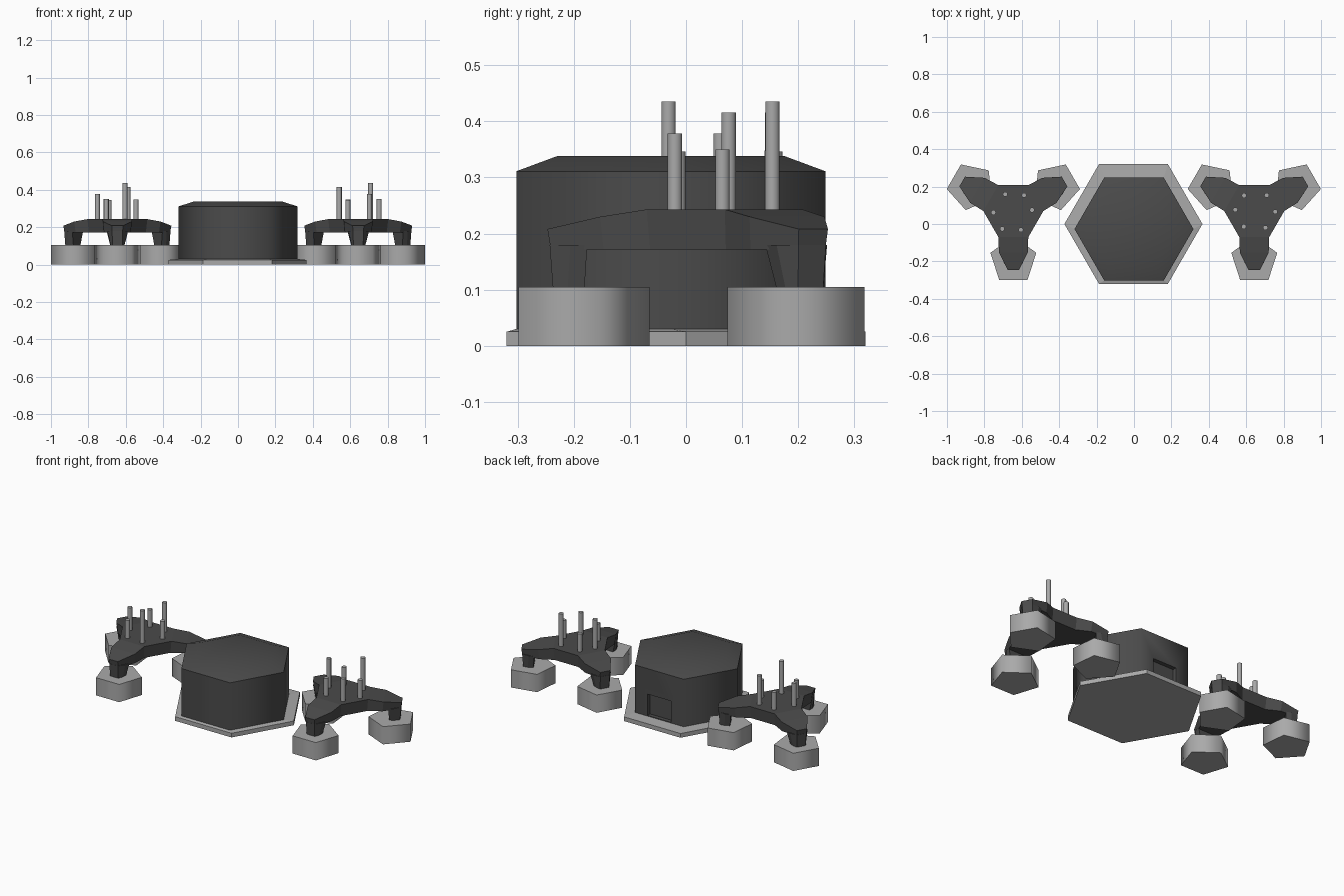
import bpy, bmesh
from math import radians, cos, sin

if "Cube" in bpy.data.objects:
    bpy.data.objects.remove(bpy.data.objects["Cube"])

def material(name, v):
    m = bpy.data.materials.new(name)
    m.diffuse_color = (v, v, v, 1)
    m.use_nodes = True
    m.node_tree.nodes["Principled BSDF"].inputs["Base Color"].default_value = m.diffuse_color
    return m

DARK = material("dark_grey", 0.07)
LIGHT = material("light_grey", 0.4)

def finish(bm, name, mat, smooth=None):
    bmesh.ops.recalc_face_normals(bm, faces=bm.faces[:])
    mesh = bpy.data.meshes.new(name)
    bm.to_mesh(mesh)
    bm.free()
    ob = bpy.data.objects.new(name, mesh)
    bpy.context.collection.objects.link(ob)
    if mat:
        mesh.materials.append(mat)
    if smooth:
        bpy.ops.object.select_all(action='DESELECT')
        ob.select_set(True)
        bpy.context.view_layer.objects.active = ob
        bpy.ops.object.shade_smooth_by_angle(angle=radians(smooth))
    return ob

def skin(bm, rings):
    """Join successive rings of points with quads; return vertex rings."""
    vr = [[bm.verts.new(p) for p in r] for r in rings]
    n = len(vr[0])
    for lo, hi in zip(vr, vr[1:]):
        for i in range(n):
            j = (i + 1) % n
            bm.faces.new((lo[i], lo[j], hi[j], hi[i]))
    return vr

def solid(name, rings, mat, smooth=None):
    bm = bmesh.new()
    vr = skin(bm, rings)
    bm.faces.new(vr[0][::-1])
    bm.faces.new(vr[-1])
    return finish(bm, name, mat, smooth)

def ngon(cx, cy, r, z, n, start=0):
    return [(cx + r * cos(radians(start + 360 * i / n)),
             cy + r * sin(radians(start + 360 * i / n)), z) for i in range(n)]

def place(cx, cy, angle, pts):
    """Turn (radial, sideways, z) points of one arm into world positions."""
    c, s = cos(radians(angle)), sin(radians(angle))
    return [(cx + u * c - v * s, cy + u * s + v * c, z) for u, v, z in pts]

# Hexagonal base plate and central building
solid("base_plate", [ngon(-0.003, 0, 0.369, 0, 6), ngon(-0.003, 0, 0.369, 0.025, 6),
                     ngon(0, -0.027, 0.318, 0.03, 6)], LIGHT)
building = solid("building", [ngon(0, -0.027, 0.318, 0.026, 6), ngon(0, -0.027, 0.318, 0.311, 6),
                              ngon(0, -0.027, 0.234, 0.338, 6)], DARK, 65)

# Recessed doorway in the back wall
door = [(-0.077, 0.225), (0.077, 0.225), (0.077, 0.3), (-0.077, 0.3)]
cutter = solid("doorway_cutter", [[(x, y, z) for x, y in door] for z in (0.034, 0.16)], DARK)
cutter.hide_render = True
cutter.display_type = 'WIRE'
cut = building.modifiers.new("doorway", 'BOOLEAN')
cut.operation = 'DIFFERENCE'
cut.object = cutter

# Arm outline of the tripod: radial, sideways, top height
ARM = [(0.139, -0.08, 0.243), (0.222, -0.077, 0.23), (0.316, -0.03, 0.208),
       (0.316, 0.03, 0.208), (0.222, 0.077, 0.23), (0.139, 0.08, 0.243)]
LEG_TOP = [(0.245, -0.058), (0.275, -0.052), (0.312, -0.028)]
LEG_FOOT = [(0.25, -0.037), (0.28, -0.036), (0.306, -0.026)]
ARM_ANGLES = (30, 150, 270)
# Rods: angle, distance from tripod centre, top height
RODS = [(-68, 0.108, 0.435), (3, 0.1, 0.348), (56, 0.102, 0.416),
        (116, 0.1, 0.346), (184, 0.107, 0.378), (238, 0.112, 0.35)]

def tripod(side, cx, cy, turn):
    # Three-armed body
    bm = bmesh.new()
    low, top = [], []
    for a in ARM_ANGLES:
        low += place(cx, cy, a, [(u - 0.006, v * 0.93, 0.172) for u, v, z in ARM])
        top += place(cx, cy, a, ARM)
    for ring in skin(bm, [low, top]):
        bm.faces.new([ring[6 * k + i] for k in range(3) for i in (0, 5)])
        for k in range(3):
            r = ring[6 * k:6 * k + 6]
            bm.faces.new((r[0], r[1], r[4], r[5]))
            bm.faces.new(r[1:5])
    finish(bm, side + "_tripod_body", DARK)

    # Tapered legs standing on pentagonal feet
    for k, a in enumerate(ARM_ANGLES):
        rings = []
        for half, z in ((LEG_FOOT, 0.1), (LEG_TOP, 0.18)):
            pts = half + [(u, -v) for u, v in reversed(half)]
            rings.append(place(cx, cy, a, [(u, v, z) for u, v in pts]))
        solid(f"{side}_leg_{k}", rings, DARK)
        px, py = cx + 0.263 * cos(radians(a)), cy + 0.263 * sin(radians(a))
        solid(f"{side}_foot_{k}", [ngon(px, py, 0.129, z, 5, a + 180) for z in (0, 0.105)],
              LIGHT, 75)

    # Upright rods of differing height
    for k, (a, r, h) in enumerate(RODS):
        t = radians(a + turn)
        x, y = cx + r * cos(t), cy + r * sin(t)
        solid(f"{side}_rod_{k}", [ngon(x, y, 0.0135, z, 10) for z in (0.23, h)], LIGHT, 50)

tripod("left", -0.645, 0.069, 0)
tripod("right", 0.643, 0.069, 120)
